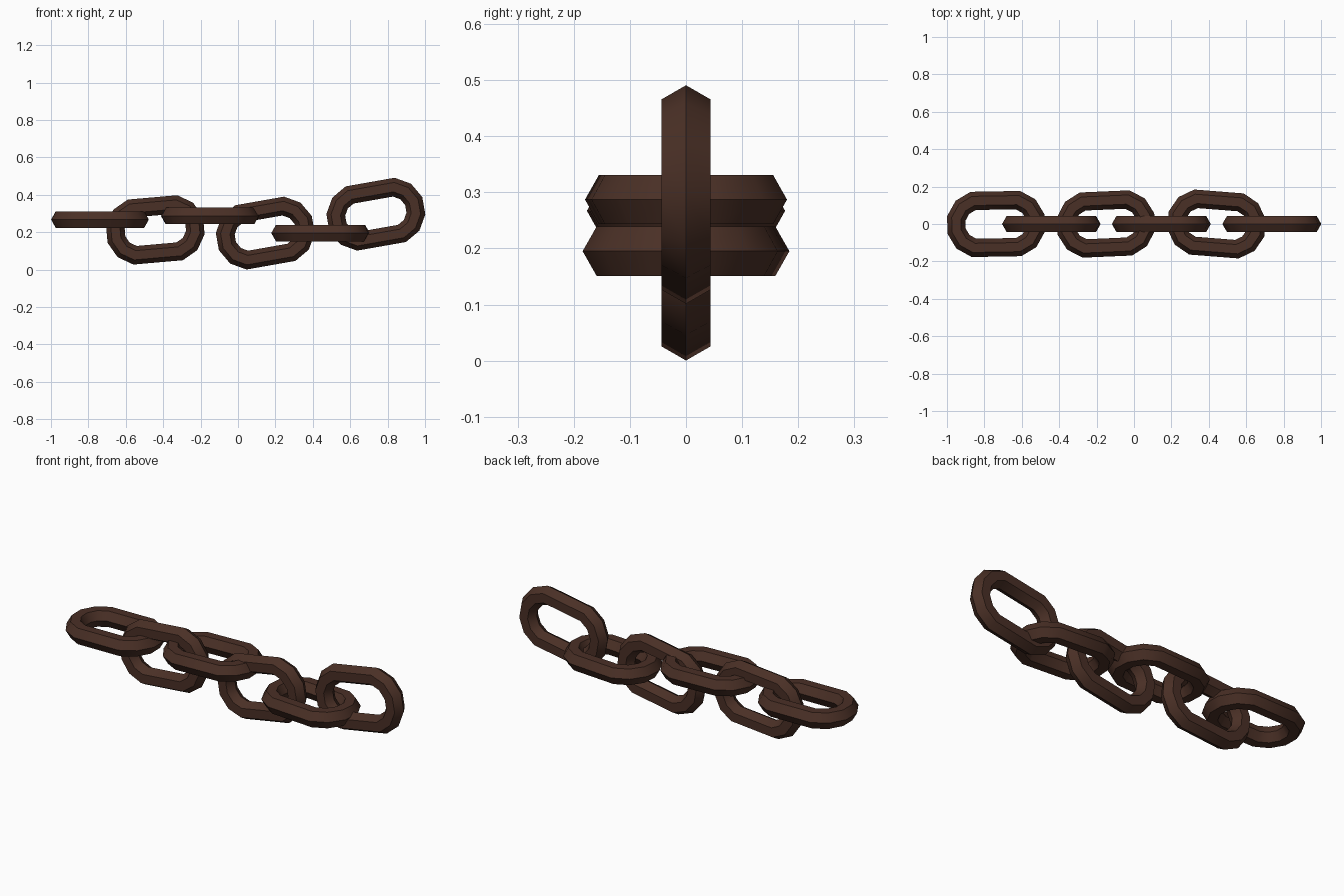
import bpy, bmesh, math

if "Cube" in bpy.data.objects:
    bpy.data.objects.remove(bpy.data.objects["Cube"])

# One dark iron-brown colour
iron = bpy.data.materials.new("dark_brown_iron")
iron.diffuse_color = (0.068, 0.029, 0.019, 1)
iron.use_nodes = True
iron.node_tree.nodes["Principled BSDF"].inputs["Base Color"].default_value = iron.diffuse_color

HALF_STRAIGHT = 0.086   # half distance between the two end-arc centres
MAJOR = 0.130           # arc radius of the link path
MINOR = 0.0505          # radius of the hexagonal bar
SIDES = 6


def link_mesh():
    """Twelve-sided ring stretched along x, with a six-sided section."""
    bm = bmesh.new()
    rings = []
    for i in range(12):
        a = math.radians(15 + 30 * i)
        shift = math.copysign(HALF_STRAIGHT, math.cos(a))
        ring = []
        for j in range(SIDES):
            p = 2 * math.pi * j / SIDES
            r = MAJOR + MINOR * math.cos(p)
            ring.append(bm.verts.new((shift + r * math.cos(a),
                                      r * math.sin(a),
                                      MINOR * math.sin(p))))
        rings.append(ring)
    for i in range(12):
        a, b = rings[i], rings[(i + 1) % 12]
        for j in range(SIDES):
            k = (j + 1) % SIDES
            bm.faces.new((a[j], b[j], b[k], a[k]))
    bmesh.ops.recalc_face_normals(bm, faces=bm.faces)
    # Smooth around the bend, sharp along the bar's ridges
    for f in bm.faces:
        f.smooth = True
    for e in bm.edges:
        e.smooth = e.calc_face_angle() < math.radians(40)
    me = bpy.data.meshes.new("chain_link")
    bm.to_mesh(me)
    bm.free()
    me.materials.append(iron)
    return me


mesh = link_mesh()

# x, z, tilt in degrees; links alternate flat / upright
links = [(-0.738, 0.267, 1.0),
         (-0.442, 0.212, 5.0),
         (-0.150, 0.287, 2.5),
         (0.146, 0.195, 10.0),
         (0.441, 0.195, -4.5),
         (0.737, 0.296, 10.0)]

for n, (x, z, tilt) in enumerate(links):
    upright = n % 2 == 1
    ob = bpy.data.objects.new(
        f"{'upright' if upright else 'flat'}_link_{n + 1}", mesh)
    ob.location = (x, 0, z)
    t = math.radians(tilt)
    ob.rotation_euler = (math.pi / 2, -t, 0) if upright else (0, 0, t)
    bpy.context.collection.objects.link(ob)
